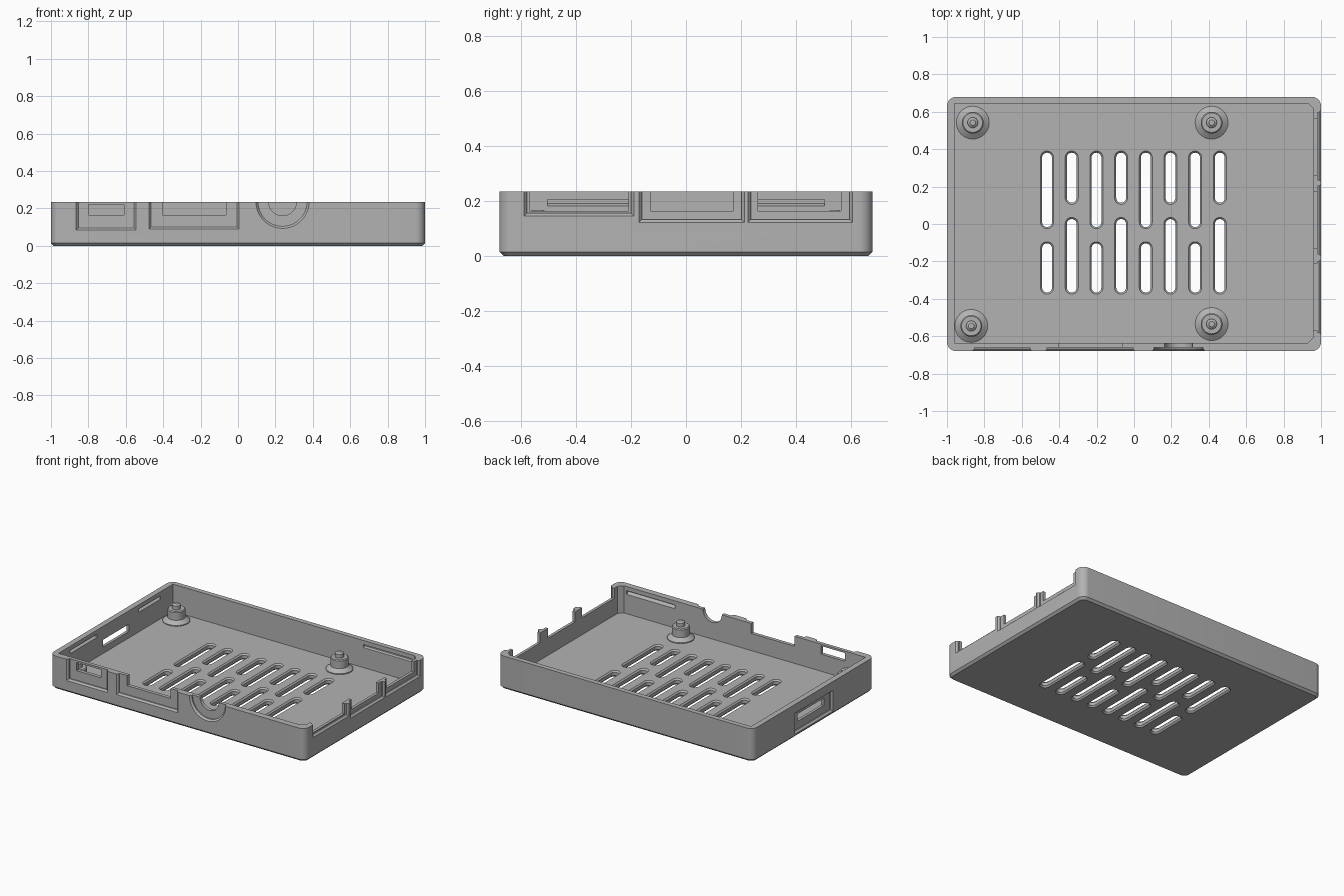
import bpy, bmesh, math

cube = bpy.data.objects.get("Cube")
if cube:
    bpy.data.objects.remove(cube)

W, D, H, FLOOR = 1.0, 0.68, 0.235, 0.043

grey = bpy.data.materials.new("plain grey")
grey.use_nodes = True
grey.diffuse_color = (0.45, 0.45, 0.45, 1)
grey.node_tree.nodes["Principled BSDF"].inputs["Base Color"].default_value = (0.45, 0.45, 0.45, 1)


def loft(name, loops):
    """Closed solid skinned through equal-length loops."""
    bm = bmesh.new()
    rings = [[bm.verts.new(p) for p in loop] for loop in loops]
    n = len(rings[0])
    for a, b in zip(rings, rings[1:]):
        for i in range(n):
            j = (i + 1) % n
            bm.faces.new((a[i], a[j], b[j], b[i]))
    bm.faces.new(rings[0])
    bm.faces.new(rings[-1])
    bmesh.ops.recalc_face_normals(bm, faces=bm.faces)
    mesh = bpy.data.meshes.new(name)
    bm.to_mesh(mesh)
    bm.free()
    mesh.materials.append(grey)
    ob = bpy.data.objects.new(name, mesh)
    bpy.context.scene.collection.objects.link(ob)
    return ob


def rounded(x0, x1, y0, y1, r, n=8):
    """Outline of a rectangle with round corners."""
    pts = []
    for k, (cx, cy) in enumerate([(x1 - r, y1 - r), (x0 + r, y1 - r), (x0 + r, y0 + r), (x1 - r, y0 + r)]):
        for i in range(n + 1):
            a = math.pi / 2 * (k + i / n)
            pts.append((cx + r * math.cos(a), cy + r * math.sin(a)))
    return pts


def at_z(pts, z):
    return [(x, y, z) for x, y in pts]


def rect(u0, u1, z0, z1):
    return [(u0, z0), (u1, z0), (u1, z1), (u0, z1)]


def circle(cx, cy, r, n=48):
    return [(cx + r * math.cos(2 * math.pi * i / n), cy + r * math.sin(2 * math.pi * i / n)) for i in range(n)]


# Wall mapping: u along the wall, z up, d inward from the outer face
WALLS = {
    "front": lambda u, z, d: (u, d - D, z),
    "back": lambda u, z, d: (u, D - d, z),
    "right": lambda u, z, d: (W - d, u, z),
    "left": lambda u, z, d: (d - W, u, z),
}
cutters = []


def wall_cut(wall, sections):
    cutters.append(loft("cutter", [[WALLS[wall](u, z, d) for u, z in pts] for d, pts in sections]))


def recess(wall, outer, inner):
    wall_cut(wall, [(-0.03, outer), (0, outer), (0.012, inner), (0.02, inner)])


def through(wall, pts):
    wall_cut(wall, [(-0.02, pts), (0.07, pts)])


# Tray body with bevelled underside
E = 0.015
full = rounded(-W, W, -D, D, 0.05)
tray = loft("tray", [at_z(rounded(-W + E, W - E, -D + E, D - E, 0.05 - E), 0),
                     at_z(full, E), at_z(full, H)])

# Hollow interior, clipped at the right corners
cavity = [(-0.96, -0.635), (0.93, -0.635), (0.96, -0.605), (0.96, 0.615), (0.93, 0.645), (-0.96, 0.645)]
cutters.append(loft("cutter", [at_z(cavity, FLOOR), at_z(cavity, 0.4)]))

# Floor vents, alternating long and short, flared at both faces
for i in range(8):
    x = -0.465 + i * 0.132
    spans = [(-0.025, 0.39), (-0.375, -0.095)] if i % 2 == 0 else [(0.105, 0.39), (-0.375, 0.035)]
    for y0, y1 in spans:
        wide = rounded(x - 0.035, x + 0.035, y0, y1, 0.034)
        slim = rounded(x - 0.026, x + 0.026, y0 + 0.009, y1 - 0.009, 0.025)
        cutters.append(loft("cutter", [at_z(wide, -0.02), at_z(wide, 0), at_z(slim, 0.01),
                                       at_z(slim, FLOOR - 0.01), at_z(wide, FLOOR), at_z(wide, 0.06)]))

# Port openings: wall, recess span and sill, opening span, opening top
ports = [
    ("front", -0.865, -0.545, 0.085, -0.80, -0.61, 0.222),
    ("front", -0.475, 0.005, 0.09, -0.405, -0.065, 0.32),
    ("right", -0.59, -0.19, 0.145, -0.57, -0.21, 0.32),
    ("right", -0.172, 0.213, 0.122, -0.13, 0.172, 0.32),
    ("right", 0.225, 0.607, 0.122, 0.262, 0.565, 0.32),
]
B = 0.011
for wall, a, b, sill, c, d, top in ports:
    recess(wall, rect(a, b, sill, 0.3), rect(a + B, b - B, sill + B, 0.3))
    through(wall, rect(c, d, 0.164, top))

# Round socket opening
recess("front", circle(0.238, H, 0.142), circle(0.238, H, 0.131))
through("front", circle(0.238, H, 0.074))

# Card slot with finger recess
recess("left", rect(-0.215, 0.215, 0.025, 0.172), rect(-0.205, 0.205, 0.035, 0.162))
through("left", rect(-0.14, 0.155, 0.088, 0.14))

# Snap grooves on the inner walls
for wall, a, b in [("left", -0.505, -0.205), ("left", 0.26, 0.505), ("front", 0.53, 0.91), ("back", 0.53, 0.91)]:
    wall_cut(wall, [(0.022, rect(a, b, 0.192, 0.206)), (0.06, rect(a, b, 0.172, 0.206))])

# Carve the tray
bpy.context.view_layer.objects.active = tray
for c in cutters:
    c.hide_render = True
    mod = tray.modifiers.new("cut", "BOOLEAN")
    mod.operation = "DIFFERENCE"
    mod.solver = "EXACT"
    mod.object = c
    bpy.ops.object.modifier_apply(modifier=mod.name)
for c in cutters:
    bpy.data.objects.remove(c)

# Board standoffs: flared foot, column and locating pin
parts = [tray]
profile = [(0.088, FLOOR - 0.01), (0.088, FLOOR + 0.006), (0.058, FLOOR + 0.028), (0.058, 0.125),
           (0.052, 0.131), (0.028, 0.131), (0.028, 0.158), (0.015, 0.168)]
for name, x, y in [("standoff_back_right", -0.862, 0.542), ("standoff_back_left", 0.415, 0.542),
                   ("standoff_front_right", -0.87, -0.545), ("standoff_front_left", 0.415, -0.535)]:
    parts.append(loft(name, [at_z(circle(x, y, r, 32), z) for r, z in profile]))

# Smooth the round parts, keep the edges crisp
bpy.ops.object.select_all(action="DESELECT")
for ob in parts:
    ob.select_set(True)
bpy.context.view_layer.objects.active = tray
bpy.ops.object.shade_smooth_by_angle(angle=math.radians(25))
